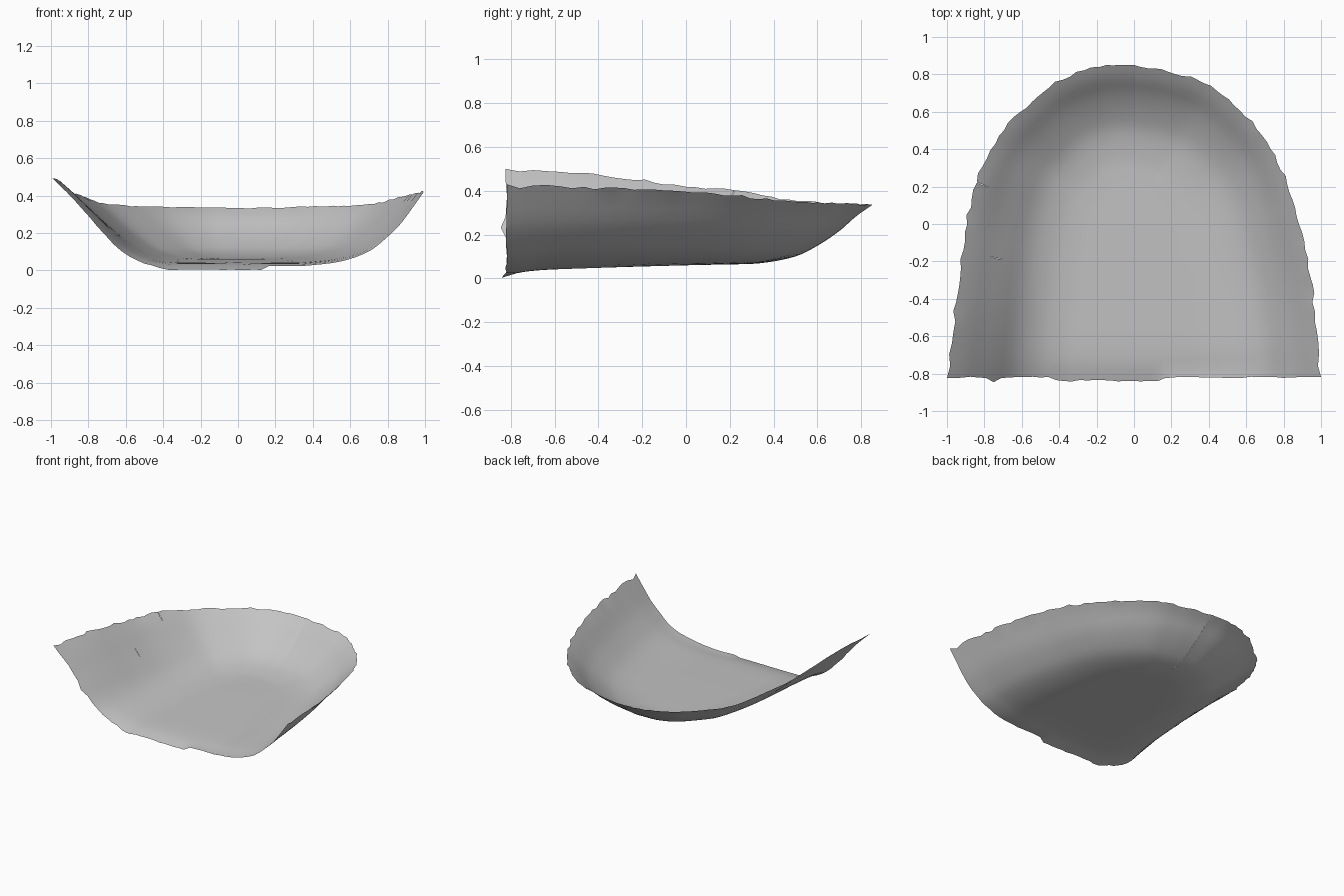
import bpy, bmesh, math, random
from mathutils import Vector, kdtree

random.seed(4)
old = bpy.data.objects.get("Cube")
if old:
    bpy.data.objects.remove(old, do_unlink=True)


def curve(pts, u):
    """Smooth interpolation through rows of (u, values...)."""
    n = len(pts)
    i = 0
    while i < n - 2 and u > pts[i + 1][0]:
        i += 1
    a, b = pts[i], pts[i + 1]
    h = b[0] - a[0]
    t = min(max((u - a[0]) / h, 0), 1)

    def slope(k, c):
        p, q = pts[max(k - 1, 0)], pts[min(k + 1, n - 1)]
        return (q[c] - p[c]) / (q[0] - p[0])

    return [a[c] * (2*t**3 - 3*t*t + 1) + b[c] * (3*t*t - 2*t**3)
            + h * (slope(i, c) * (t**3 - 2*t*t + t) + slope(i + 1, c) * (t**3 - t*t))
            for c in range(1, len(a))]


# Rim of each side, front corner to back centre
rim_left = [(1, -.82, .43), (.975, -.5, .425), (.94, -.25, .415), (.885, 0, .40), (.82, .23, .385),
            (.72, .43, .36), (.57, .61, .35), (.4, .745, .345), (.2, .815, .34), (0, .85, .335)]
rim_right = [(-1, -.82, .5), (-.965, -.5, .49), (-.937, -.25, .46), (-.9, 0, .425), (-.84, .24, .405),
             (-.735, .46, .365), (-.58, .63, .35), (-.41, .765, .345), (-.2, .84, .34), (0, .85, .335)]
# Wall rise by distance inward from the rim, and floor height along y
wall_left = [(0, 1), (.08, .72), (.135, .54), (.215, .35), (.3, .19), (.45, .06), (.64, 0)]
wall_right = [(0, 1), (.1, .8), (.17, .64), (.25, .46), (.33, .27), (.4, .15), (.5, .05), (.62, 0)]
wall_back = [(0, 1), (.07, .82), (.15, .56), (.25, .31), (.35, .13), (.5, .02), (.62, 0)]
floor = [(-.85, .0), (-.8, .018), (-.7, .035), (-.5, .045), (0, .06), (.3, .065), (.9, .065)]

ROWS, STEPS, SAMPLES = 48, 24, 400
bm = bmesh.new()


def build_side(rim, wall):
    """Grid of vertices from the spine out to the ragged rim."""
    rim = [(i / (len(rim) - 1), *p) for i, p in enumerate(rim)]
    edge = kdtree.KDTree(SAMPLES + 1)
    for i in range(SAMPLES + 1):
        x, y, z = curve(rim, i / SAMPLES)
        edge.insert((x, y, 0), i)
    edge.balance()
    grid = []
    for r in range(ROWS + 1):
        s = r / ROWS
        x, y, z = curve(rim, s)
        spine_y = -.82 + 1.02 * (1 - (1 - s) ** 2)
        ragged = random.uniform(-.014, .006) if 0 < r < ROWS else 0
        row = []
        for k in range(STEPS + 1):
            t = k / STEPS
            reach = t + (ragged if k == STEPS else 0)
            px, py = x * reach, spine_y + (y - spine_y) * reach
            near, index, dist = edge.find((px, py, 0))
            nearest = index / SAMPLES
            blend = nearest * nearest * (3 - 2 * nearest)
            rise = (1 - blend) * curve(wall, dist)[0] + blend * curve(wall_back, dist)[0]
            top = curve(rim, nearest)[2]
            if r == 0:
                # Worn front lip, hanging lower in the middle
                py += random.uniform(-.004, .004)
                if -.45 < px < .16:
                    py -= .018
                elif abs(px + .75) < .02:
                    py -= .025
            base = curve(floor, py)[0]
            if px > .16:
                base = max(base, .024)
            row.append(bm.verts.new((px, py, base + (top - base) * rise)))
        grid.append(row)
    for r in range(ROWS):
        for k in range(STEPS):
            quad = [grid[r][k], grid[r][k + 1], grid[r + 1][k + 1], grid[r + 1][k]]
            bm.faces.new(quad if rim[0][1] > 0 else quad[::-1])


build_side(rim_left, wall_left)
build_side(rim_right, wall_right)
bmesh.ops.remove_doubles(bm, verts=bm.verts, dist=.0005)

# Short cracks torn in the right wall
for spot in [(-.75, -.17, .27), (-.83, .21, .38)]:
    spot = Vector(spot)
    crack = min((v for v in bm.verts if not v.is_boundary), key=lambda v: (v.co - spot).length)
    across = sorted(crack.link_edges, key=lambda e: abs((e.verts[0].co - e.verts[1].co).normalized().y))[:2]
    old_verts = set(bm.verts)
    bmesh.ops.split_edges(bm, edges=across)
    for v in bm.verts:
        if v not in old_verts:
            v.co.y += .003 if v.link_faces[0].calc_center_median().y > v.co.y else -.003

mesh = bpy.data.meshes.new("scoop_shell")
bm.to_mesh(mesh)
bm.free()
shell = bpy.data.objects.new("scoop_shell", mesh)
bpy.context.collection.objects.link(shell)

# Plain grey material
grey = bpy.data.materials.new("plain grey")
grey.use_nodes = True
colour = (.55, .55, .55, 1)
grey.diffuse_color = colour
grey.node_tree.nodes["Principled BSDF"].inputs["Base Color"].default_value = colour
mesh.materials.append(grey)
for p in mesh.polygons:
    p.use_smooth = True
